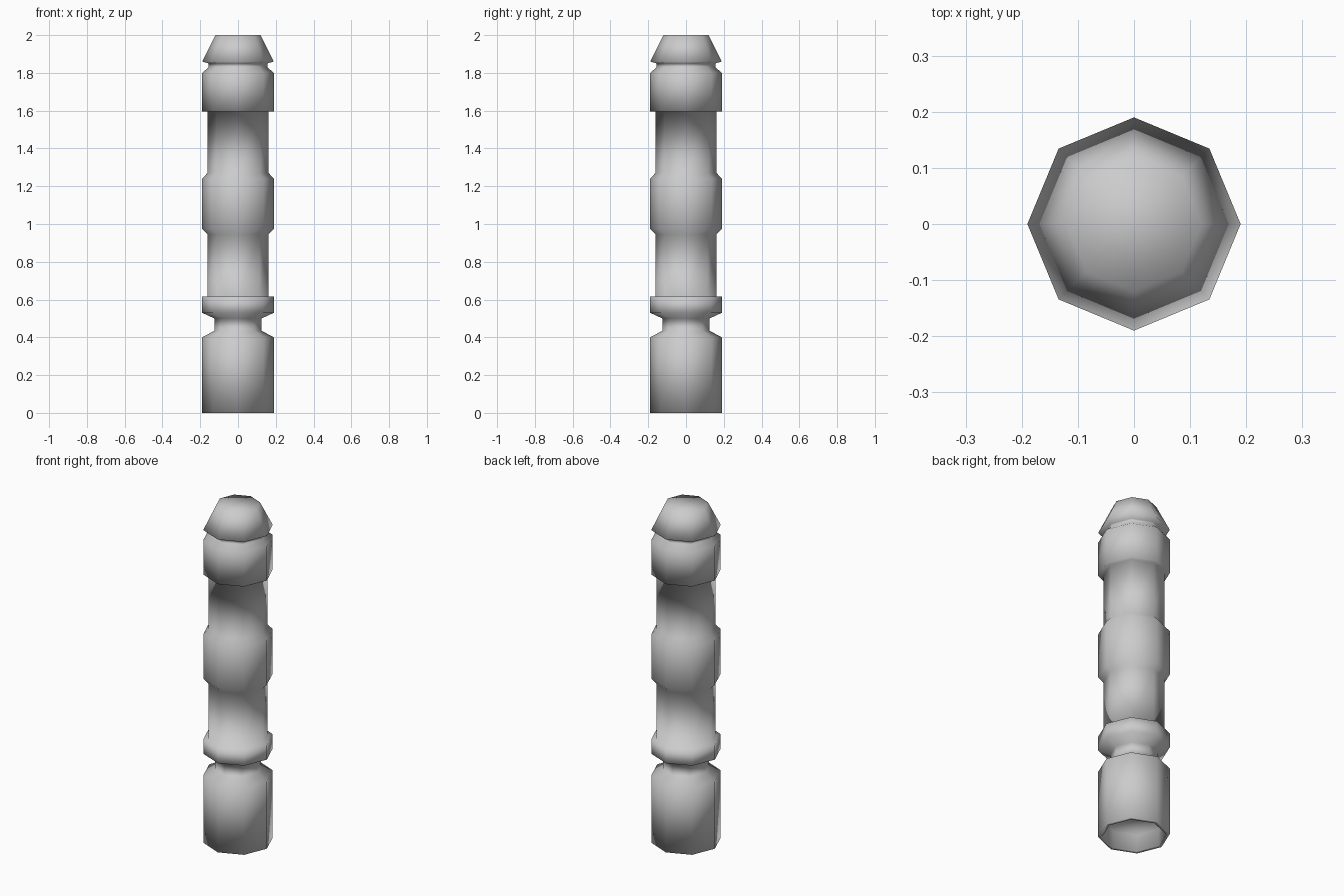
import bpy, bmesh, math

if "Cube" in bpy.data.objects:
    bpy.data.objects.remove(bpy.data.objects["Cube"])

SIDES = 8


def lathe(name, profile):
    """Revolve (radius, z) points into a closed eight-sided smooth body."""
    bm = bmesh.new()
    rings = []
    for r, z in profile:
        rings.append([bm.verts.new((r * math.cos(math.tau * i / SIDES),
                                    r * math.sin(math.tau * i / SIDES), z))
                      for i in range(SIDES)])
    for a, b in zip(rings, rings[1:]):
        for i in range(SIDES):
            j = (i + 1) % SIDES
            bm.faces.new((a[i], a[j], b[j], b[i]))
    bm.faces.new(list(reversed(rings[0])))
    bm.faces.new(rings[-1])
    bmesh.ops.recalc_face_normals(bm, faces=bm.faces)
    for f in bm.faces:
        f.smooth = True
    me = bpy.data.meshes.new(name)
    bm.to_mesh(me)
    bm.free()
    ob = bpy.data.objects.new(name, me)
    bpy.context.collection.objects.link(ob)
    return ob


# Hilt body: recessed base, neck, collar, grip bands and tapered tip
lathe("hilt", [
    (0.17, 0.10), (0.17, 0.0), (0.19, 0.0), (0.19, 0.40),
    (0.125, 0.435), (0.125, 0.50), (0.19, 0.53), (0.19, 0.615),
    (0.162, 0.615), (0.162, 0.945), (0.19, 0.975), (0.19, 1.24),
    (0.162, 1.27), (0.162, 1.595), (0.19, 1.595), (0.19, 1.80),
    (0.155, 1.83), (0.155, 1.85), (0.19, 1.86), (0.12, 2.0),
])
